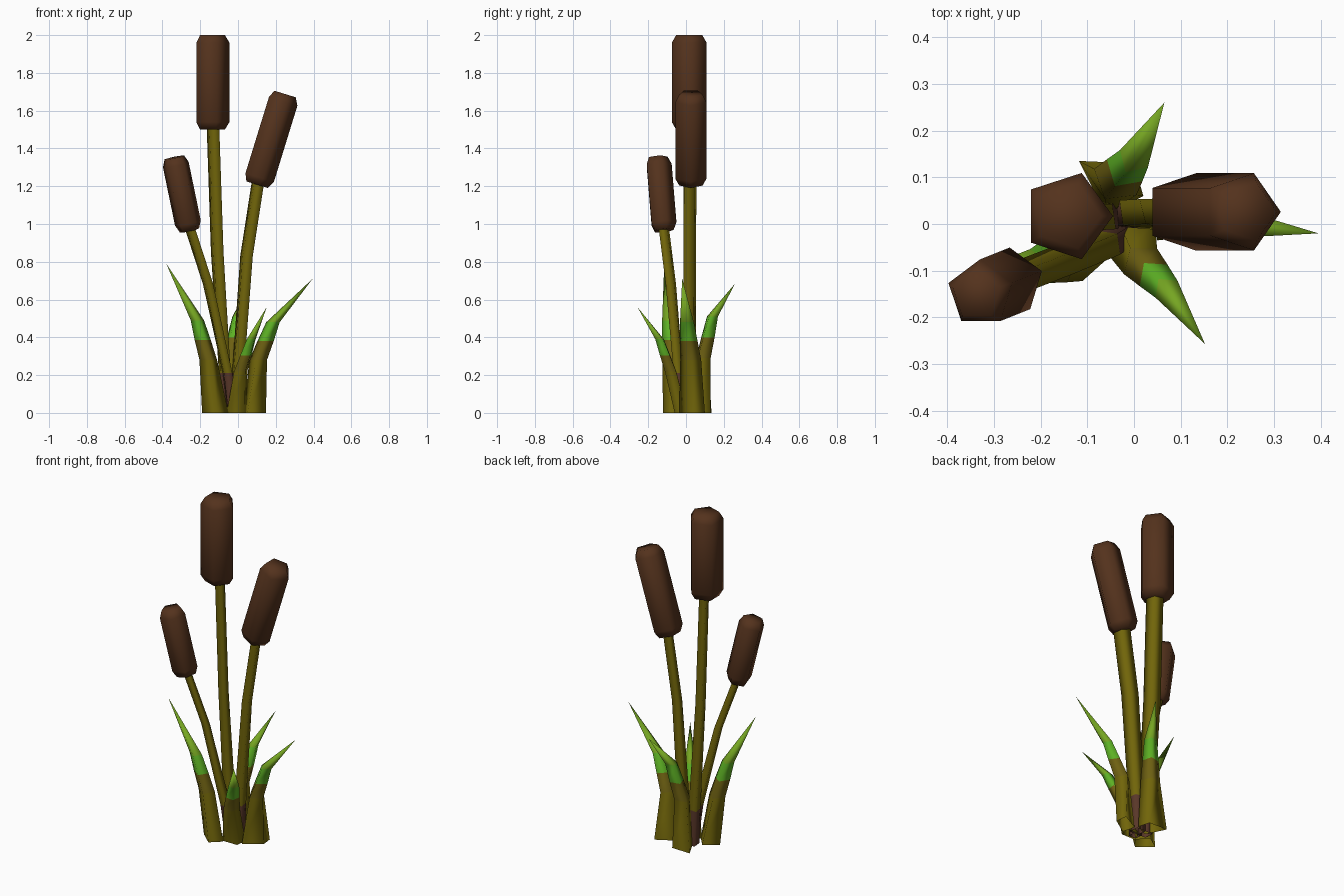
import bpy, bmesh, math
from mathutils import Vector

if "Cube" in bpy.data.objects:
    bpy.data.objects.remove(bpy.data.objects["Cube"])


def material(name, rgb):
    m = bpy.data.materials.new(name)
    m.diffuse_color = (*rgb, 1)
    m.use_nodes = True
    m.node_tree.nodes["Principled BSDF"].inputs["Base Color"].default_value = m.diffuse_color
    return m


SEED = material("seed_brown", (0.088, 0.032, 0.012))
ROOT = material("root_brown", (0.10, 0.038, 0.022))
OLIVE = material("olive", (0.165, 0.13, 0.003))
MOSS = material("dull_olive", (0.155, 0.118, 0.006))
GREEN = material("leaf_green", (0.11, 0.44, 0.018))
LIME = material("lime_tip", (0.18, 0.38, 0.016))


def loft(name, rings, mats, bands, capped=True):
    """Skin a list of point rings; bands gives the material slot per segment."""
    bm = bmesh.new()
    loops = [[bm.verts.new(p) for p in r] for r in rings]
    for a, b, slot in zip(loops, loops[1:], bands):
        n = len(a)
        for i in range(n):
            j = (i + 1) % n
            if len(b) == 1:
                f = bm.faces.new((a[i], a[j], b[0]))
            else:
                f = bm.faces.new((a[i], a[j], b[j], b[i]))
            f.material_index = slot
    if capped:
        bm.faces.new(loops[0][::-1]).material_index = bands[0]
        bm.faces.new(loops[-1]).material_index = bands[-1]
    for f in bm.faces:
        f.smooth = True
    me = bpy.data.meshes.new(name)
    bm.to_mesh(me)
    bm.free()
    for m in mats:
        me.materials.append(m)
    ob = bpy.data.objects.new(name, me)
    bpy.context.collection.objects.link(ob)


def pentagon(c, axis, r, turn):
    """Five points around c, square to axis, first one towards angle turn."""
    u = Vector((math.cos(turn), math.sin(turn), 0))
    u = (u - axis * u.dot(axis)).normalized()
    v = axis.cross(u)
    return [c + r * (u * math.cos(i * math.tau / 5) + v * math.sin(i * math.tau / 5))
            for i in range(5)]


# Seed heads: chamfered five-sided cylinders
def head(name, bottom, top, r, turn):
    a, b = Vector(bottom), Vector(top)
    axis = (b - a).normalized()
    rings = [pentagon(a, axis, r * 0.75, turn),
             pentagon(a + axis * 0.04, axis, r, turn),
             pentagon(b - axis * 0.04, axis, r, turn),
             pentagon(b, axis, r * 0.75, turn)]
    loft(name, rings, [SEED], [0, 0, 0])


head("seed_head_tall", (-0.142, 0.017, 1.5), (-0.142, 0.017, 2.0), 0.097, 0)
head("seed_head_right", (0.095, 0.026, 1.21), (0.243, 0.026, 1.69), 0.087, 0)
head("seed_head_left", (-0.257, -0.12, 0.965), (-0.337, -0.152, 1.352), 0.073, math.pi / 2)


# Stems: bent tubes of diamond section, with a brown foot, open at both ends
def stem(name, path, size):
    wide = Vector((-0.707, 0.707, 0)) * size
    thin = Vector((-0.707, -0.707, 0)) * size
    rings = []
    for q, w, t in zip(path, (0.042, 0.044, 0.047, 0.047), (0.036, 0.033, 0.028, 0.027)):
        c = Vector(q)
        rings.append([c + wide * w, c + thin * t, c - wide * w, c - thin * t])
    loft(name, rings, [ROOT, OLIVE], [0, 1, 1], capped=False)


stem("stem_tall", [(-0.06, 0.02, 0), (-0.07, 0.02, 0.21),
                   (-0.11, 0.02, 0.85), (-0.133, 0.018, 1.53)], 1.0)
stem("stem_right", [(-0.01, 0.02, 0), (0.0, 0.02, 0.21),
                    (0.045, 0.02, 0.83), (0.11, 0.022, 1.25)], 1.0)
stem("stem_left", [(-0.03, -0.025, 0), (-0.055, -0.04, 0.21),
                   (-0.158, -0.08, 0.68), (-0.262, -0.12, 1.0)], 0.82)


# Leaves: thick ridged blades on an uneven four-sided foot, olive to lime
SECTIONS = ((0.050, 0.045, 0.056), (0.045, 0.042, 0.047), (0.036, 0.036, 0.037))


def leaf(name, foot, path, size):
    p = [Vector(q) for q in path]
    p.insert(1, p[0].lerp(p[1], 0.5))
    out = p[-1] - p[0]
    out.z = 0
    out.normalize()
    side = Vector((-out.y, out.x, 0))
    rings = [[Vector((x, y, 0)) for x, y in foot]]
    for c, (front, back, half) in zip(p[:-1], SECTIONS):
        rings.append([c + out * front * size, c + side * half * size,
                      c - out * back * size, c - side * half * size])
    rings.append([p[-1]])
    loft(name, rings, [OLIVE, MOSS, GREEN, LIME], [0, 1, 2, 3], capped=False)


leaf("leaf_left", [(-0.19, -0.05), (-0.11, -0.122), (-0.05, -0.068), (-0.11, 0.005)],
     [(-0.155, -0.07, 0.28), (-0.215, -0.09, 0.49), (-0.38, -0.115, 0.79)], 1.0)
leaf("leaf_right", [(0.148, 0.03), (0.14, 0.1), (0.03, 0.04), (0.05, -0.035)],
     [(0.104, 0.025, 0.28), (0.185, 0.005, 0.48), (0.395, -0.02, 0.71)], 1.0)
leaf("leaf_back", [(0.0, 0.13), (-0.118, 0.135), (-0.06, 0.02), (0.02, 0.06)],
     [(-0.04, 0.09, 0.29), (0.0, 0.14, 0.51), (0.065, 0.26, 0.685)], 0.95)
leaf("leaf_front", [(0.035, -0.06), (0.045, 0.005), (-0.03, 0.0), (-0.06, -0.06)],
     [(0.014, -0.08, 0.22), (0.07, -0.14, 0.39), (0.152, -0.257, 0.56)], 0.8)
